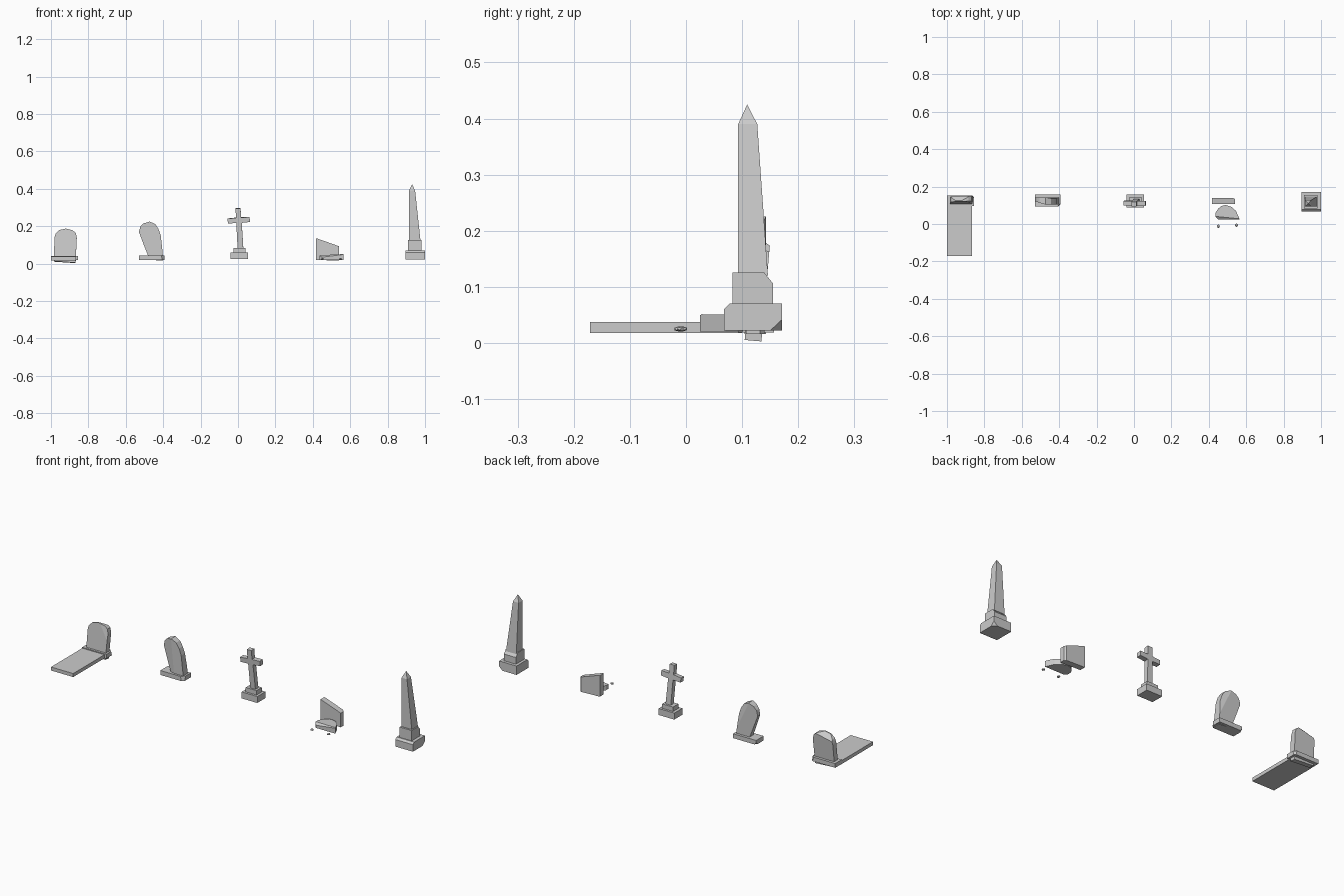
import bpy, bmesh, math
from mathutils import Vector, Matrix

if "Cube" in bpy.data.objects:
    bpy.data.objects.remove(bpy.data.objects["Cube"])


def finish(name, bm, chips=(), move=None):
    """Optionally tilt, knock off chips (point, outward normal), make object."""
    if move:
        bmesh.ops.transform(bm, matrix=move, verts=bm.verts)
    bmesh.ops.recalc_face_normals(bm, faces=bm.faces)
    for co, no in chips:
        bmesh.ops.bisect_plane(bm, geom=bm.verts[:] + bm.edges[:] + bm.faces[:],
                               plane_co=co, plane_no=no, clear_outer=True)
        bmesh.ops.holes_fill(bm, edges=[e for e in bm.edges if e.is_boundary], sides=0)
    bmesh.ops.recalc_face_normals(bm, faces=bm.faces)
    me = bpy.data.meshes.new(name)
    bm.to_mesh(me)
    bm.free()
    ob = bpy.data.objects.new(name, me)
    bpy.context.collection.objects.link(ob)
    return ob


def prism(name, outline, y0, y1, chips=(), move=None):
    """Extrude an x-z outline from y0 to y1."""
    bm = bmesh.new()
    face = bm.faces.new([bm.verts.new((x, y0, z)) for x, z in outline])
    out = bmesh.ops.extrude_face_region(bm, geom=[face])
    verts = [v for v in out["geom"] if isinstance(v, bmesh.types.BMVert)]
    bmesh.ops.translate(bm, verts=verts, vec=(0, y1 - y0, 0))
    return finish(name, bm, chips, move)


def box(name, x0, x1, y0, y1, z0, z1, chips=()):
    return prism(name, [(x0, z0), (x1, z0), (x1, z1), (x0, z1)], y0, y1, chips)


def tilt(pivot, back=0, side=0):
    """Lean backwards (towards +y) and sideways (towards +x), in degrees."""
    p = Vector(pivot)
    return (Matrix.Translation(p) @ Matrix.Rotation(math.radians(-back), 4, 'X')
            @ Matrix.Rotation(math.radians(side), 4, 'Y') @ Matrix.Translation(-p))


# Rounded headstone with ledger slab
box("ledger_slab", -1.0, -0.867, -0.171, 0.10, 0.018, 0.037)
box("rounded_stone_base", -1.0, -0.856, 0.096, 0.152, 0.019, 0.042,
    [((-0.865, 0.15, 0.03), (1, 1, 0.3))])
prism("rounded_stone",
      [(-0.985, 0.012), (-0.868, 0.004), (-0.862, 0.14), (-0.868, 0.165), (-0.885, 0.178),
       (-0.92, 0.187), (-0.955, 0.179), (-0.975, 0.16), (-0.981, 0.14)],
      0.105, 0.135,
      [((-0.915, 0.112, 0.14), (0.14, -1, 0.17)),
       ((-0.92, 0.148, 0.165), (-0.2, 0.8, 0.8))],
      tilt((-0.92, 0.12, 0.01), back=5))

# Leaning pointed headstone
box("pointed_stone_base", -0.53, -0.392, 0.093, 0.157, 0.019, 0.043,
    [((-0.40, 0.10, 0.03), (1, -1, 0.2)), ((-0.525, 0.15, 0.02), (-1, 0.8, -1))])
prism("pointed_stone",
      [(-0.472, 0.020), (-0.400, 0.016), (-0.403, 0.06), (-0.413, 0.15), (-0.425, 0.185),
       (-0.443, 0.212), (-0.473, 0.225), (-0.505, 0.215), (-0.522, 0.198), (-0.53, 0.17),
       (-0.50, 0.09)],
      0.104, 0.143,
      [((-0.465, 0.104, 0.13), (-0.3, -1, -0.03)),
       ((-0.44, 0.143, 0.15), (0.25, 1, 0.12))])

# Stone cross on a stepped plinth
box("cross_plinth_lower", -0.04, 0.054, 0.088, 0.157, 0.025, 0.060)
box("cross_plinth_upper", -0.024, 0.041, 0.10, 0.145, 0.060, 0.084)
prism("cross",
      [(-0.002, 0.075), (0.029, 0.075), (0.020, 0.219), (0.064, 0.224), (0.062, 0.25),
       (0.016, 0.248), (0.014, 0.297), (-0.013, 0.296), (-0.011, 0.246), (-0.056, 0.241),
       (-0.054, 0.216), (-0.009, 0.218)],
      0.109, 0.134, move=tilt((0, 0.12, 0.08), back=-4))

# Broken stump, fallen top and rubble
prism("broken_stump",
      [(0.418, 0.020), (0.540, 0.016), (0.540, 0.093), (0.487, 0.112), (0.424, 0.134),
       (0.418, 0.134)],
      0.107, 0.140, [((0.53, 0.14, 0.05), (1, 1.2, 0))])
bm = bmesh.new()
fan = [(0.437, 0.037), (0.437, 0.062), (0.45, 0.082), (0.467, 0.096), (0.49, 0.102),
       (0.52, 0.092), (0.545, 0.070), (0.565, 0.025), (0.45, 0.025)]
face = bm.faces.new([bm.verts.new((x, y, 0.020)) for x, y in fan])
ret = bmesh.ops.extrude_face_region(bm, geom=[face])
for v in ret["geom"]:
    if isinstance(v, bmesh.types.BMVert):
        v.co.z = 0.048 + 0.05 * (v.co.x - 0.5)
finish("fallen_top", bm, [((0.50, 0.025, 0.041), (-0.1, -0.6, 0.8))])
for i, (x, y) in enumerate([(0.451, -0.012), (0.548, -0.007)]):
    bm = bmesh.new()
    bmesh.ops.create_icosphere(bm, subdivisions=1, radius=1)
    bmesh.ops.transform(bm, verts=bm.verts, matrix=Matrix.Translation((x, y, 0.025))
                        @ Matrix.Diagonal((0.009, 0.010, 0.005, 1)))
    finish(f"rubble_{i + 1}", bm)

# Obelisk with chipped plinth
box("obelisk_plinth_lower", 0.895, 1.0, 0.068, 0.171, 0.022, 0.070,
    [((1.0, 0.150, 0.022), (0.7, 0.7, -0.75)), ((0.95, 0.068, 0.060), (0, -1, 1))])
box("obelisk_plinth_upper", 0.910, 0.982, 0.083, 0.155, 0.070, 0.126,
    [((0.945, 0.155, 0.106), (0, 0.75, 0.6))])
bm = bmesh.new()
rings = []
for x0, x1, y0, y1, z in [(0.914, 0.976, 0.093, 0.146, 0.120),
                          (0.914, 0.947, 0.093, 0.127, 0.390)]:
    rings.append([bm.verts.new((x, y, z)) for x, y in
                  [(x0, y0), (x1, y0), (x1, y1), (x0, y1)]])
tip = bm.verts.new((0.931, 0.109, 0.425))
bm.faces.new(rings[0])
for i in range(4):
    j = (i + 1) % 4
    bm.faces.new((rings[0][i], rings[0][j], rings[1][j], rings[1][i]))
    bm.faces.new((rings[1][i], rings[1][j], tip))
finish("obelisk_shaft", bm)
